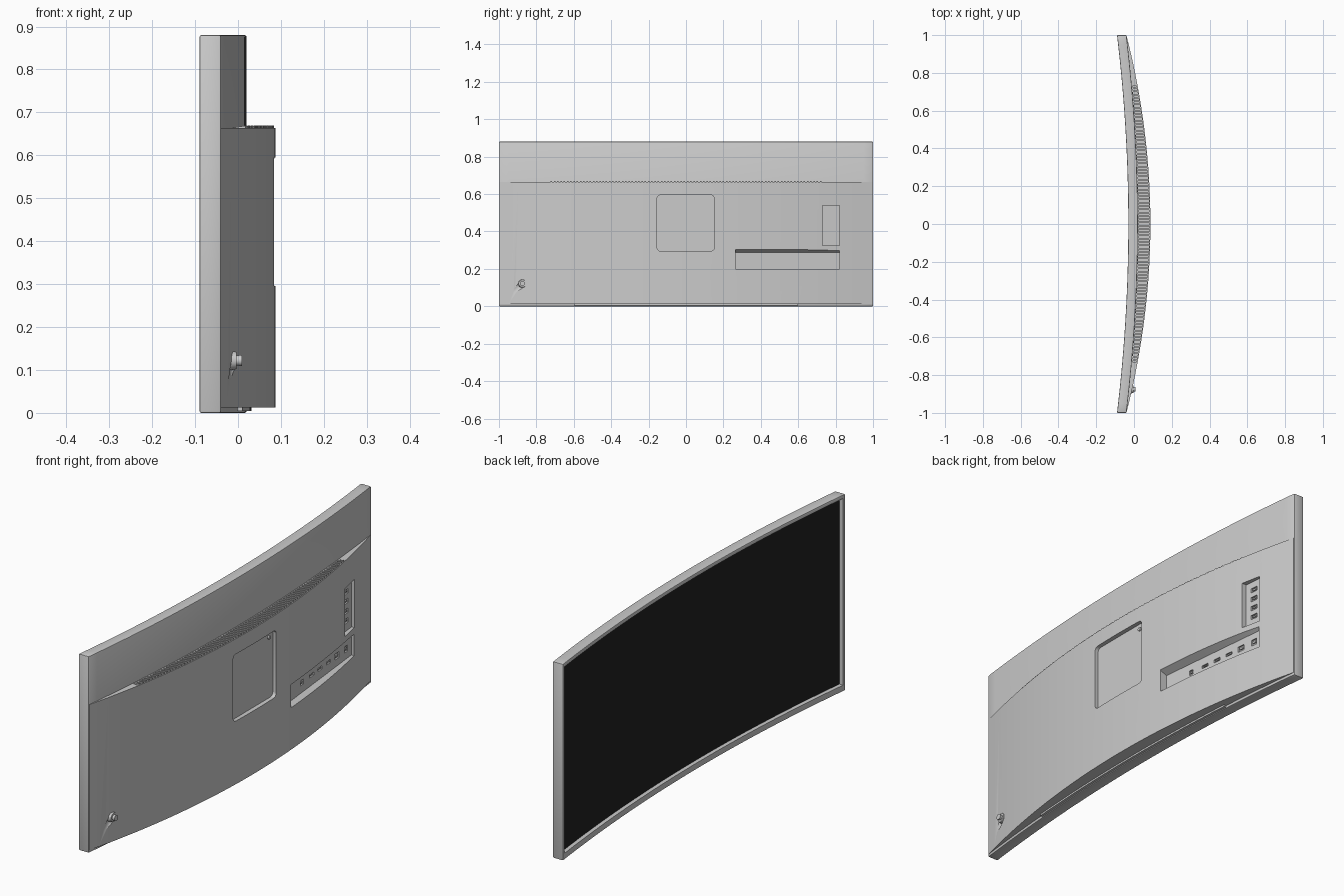
import bpy, bmesh, math
from mathutils import Matrix, Vector

if "Cube" in bpy.data.objects:
    bpy.data.objects.remove(bpy.data.objects["Cube"])

# Curves in plan: x as a function of y
def front(y): return -0.03 - 0.06 * y * y      # front of the frame
def rear(y): return front(y) + 0.05            # back of the thin frame
def bulge(y): return 0.087 - 0.127 * y * y     # back of the thick housing
def floor(y): return 0.045 - 0.1027 * (y - 0.265)  # floor of the port bays
def off(f, d): return lambda y: f(y) + d


def add_slab(bm, y0, y1, z0, z1, fa, fb, n=1, flare=0.0):
    """Curved slab between plan curves fa (front) and fb (back)."""
    rings = []
    for i in range(n + 1):
        y = y0 + (y1 - y0) * i / n
        rings.append([bm.verts.new(p) for p in (
            (fa(y), y, z0), (fb(y), y, z0), (fb(y), y, z1 + flare), (fa(y), y, z1))])
    for a, b in zip(rings, rings[1:]):
        for k in range(4):
            m = (k + 1) % 4
            bm.faces.new((a[k], a[m], b[m], b[k]))
    bm.faces.new(rings[0][::-1])
    bm.faces.new(rings[-1])


def finish(name, bm):
    bmesh.ops.recalc_face_normals(bm, faces=bm.faces)
    me = bpy.data.meshes.new(name)
    bm.to_mesh(me)
    bm.free()
    ob = bpy.data.objects.new(name, me)
    bpy.context.collection.objects.link(ob)
    return ob


def slab(name, *args, **kw):
    bm = bmesh.new()
    add_slab(bm, *args, **kw)
    return finish(name, bm)


def activate(ob):
    bpy.ops.object.select_all(action='DESELECT')
    ob.select_set(True)
    bpy.context.view_layer.objects.active = ob


def cut(target, cutter):
    cutter.hide_render = True
    m = target.modifiers.new("cut", 'BOOLEAN')
    m.operation, m.solver, m.object = 'DIFFERENCE', 'EXACT', cutter
    activate(target)
    bpy.ops.object.modifier_apply(modifier="cut")
    bpy.data.objects.remove(cutter)


def smooth(ob):
    activate(ob)
    bpy.ops.object.shade_smooth_by_angle(angle=math.radians(30))


def bevel(ob, width):
    activate(ob)
    m = ob.modifiers.new("bevel", 'BEVEL')
    m.width, m.segments, m.limit_method = width, 2, 'ANGLE'
    m.angle_limit = math.radians(50)
    bpy.ops.object.modifier_apply(modifier="bevel")


# Thin curved frame with a recess for the screen
frame = slab("frame", -1, 1, 0, 0.88, front, rear, n=40)
bevel(frame, 0.004)
cut(frame, slab("screen_cutter", -0.986, 0.986, 0.028, 0.864,
                off(front, -0.05), off(front, 0.02), n=40))
smooth(frame)

# Dark screen panel
screen = slab("screen", -0.986, 0.986, 0.028, 0.864,
              off(front, 0.018), off(front, 0.022), n=40)
dark = bpy.data.materials.new("screen_black")
dark.diffuse_color = (0.015, 0.015, 0.015, 1)
dark.use_nodes = True
dark.node_tree.nodes["Principled BSDF"].inputs["Base Color"].default_value = dark.diffuse_color
screen.data.materials.append(dark)
smooth(screen)

# Thick rear housing
shell = slab("rear_housing", -0.997, 0.997, 0.012, 0.664, off(front, 0.035), bulge, n=40)

# Vent trough on the top ledge
cut(shell, slab("vent_cutter", -0.73, 0.73, 0.635, 0.70,
                off(rear, 0.004), off(bulge, -0.006), n=36))

# Rounded square recess for the stand mount
bm = bmesh.new()
bmesh.ops.create_cube(bm, size=1, matrix=Matrix.Translation((0.107, -0.002, 0.445))
                      @ Matrix.Diagonal((0.08, 0.305, 0.30, 1)))
edges = [e for e in bm.edges if abs((e.verts[0].co - e.verts[1].co).x) > 0.01]
bmesh.ops.bevel(bm, geom=edges, offset=0.018, segments=5, profile=0.5, affect='EDGES')
cut(shell, finish("mount_cutter", bm))

# Port bays: horizontal with sloping roof, and vertical
out = off(bulge, 0.03)
cut(shell, slab("bay_cutter", 0.265, 0.82, 0.20, 0.288, floor, out, n=16, flare=0.03))
cut(shell, slab("side_bay_cutter", 0.73, 0.822, 0.325, 0.54, floor, out, n=4))

# Sockets: (y, z, width, height)
ports = [(0.41, 0.245, 0.022, 0.022), (0.49, 0.245, 0.036, 0.013),
         (0.56, 0.245, 0.034, 0.014), (0.63, 0.245, 0.036, 0.013),
         (0.70, 0.245, 0.034, 0.026), (0.775, 0.245, 0.028, 0.028)]
ports += [(0.775, z, 0.034, 0.02) for z in (0.37, 0.413, 0.457, 0.50)]
tongues = bmesh.new()
for y, z, w, h in ports:
    box = (y - w / 2, y + w / 2, z - h / 2, z + h / 2)
    cut(shell, slab("port_cutter", *box, off(floor, -0.007), off(floor, 0.006)))
    add_slab(tongues, y - w * 0.3, y + w * 0.3, z - h * 0.12, z + h * 0.2,
             off(floor, -0.009), off(floor, -0.001))
finish("port_tongues", tongues)

# Teardrop dimple running from the corner to the control stick
stick = Vector((bulge(-0.875), -0.875, 0.122))
tip = Vector((bulge(-0.975) + 0.002, -0.975, 0.03))
axis = stick - tip
rot = axis.to_track_quat('Z', 'Y').to_matrix().to_4x4()
bm = bmesh.new()
bmesh.ops.create_cone(bm, cap_ends=True, segments=24, radius1=0.0005, radius2=0.024,
                      depth=axis.length,
                      matrix=Matrix.Translation((stick + tip) / 2 + Vector((0.012, 0, 0))) @ rot)
cut(shell, finish("dimple_cutter", bm))
smooth(shell)


# Cylinder along the rearward x axis
def knob(name, x0, x1, y, z, r1, r2):
    bm = bmesh.new()
    bmesh.ops.create_cone(bm, cap_ends=True, segments=24, radius1=r1, radius2=r2, depth=x1 - x0,
                          matrix=Matrix.Translation(((x0 + x1) / 2, y, z))
                          @ Matrix.Rotation(math.pi / 2, 4, 'Y'))
    smooth(finish(name, bm))


knob("stick_base", -0.03, -0.003, stick.y, stick.z, 0.024, 0.02)
knob("control_stick", -0.02, 0.009, stick.y, stick.z, 0.010, 0.013)
knob("mount_release_button", 0.06, 0.074, 0.12, 0.568, 0.008, 0.008)

# Row of vent ribs
ribs = bmesh.new()
count = 84
for i in range(count):
    y = -0.72 + 1.44 * i / (count - 1)
    add_slab(ribs, y - 0.004, y + 0.004, 0.63, 0.664, off(rear, -0.002), off(bulge, -0.003),
             flare=0.005)
finish("vent_ribs", ribs)

# Narrow strip under the bottom edge of the housing
smooth(slab("bottom_strip", -0.6, 0.6, 0.004, 0.014, off(rear, -0.01), off(rear, 0.012), n=20))
